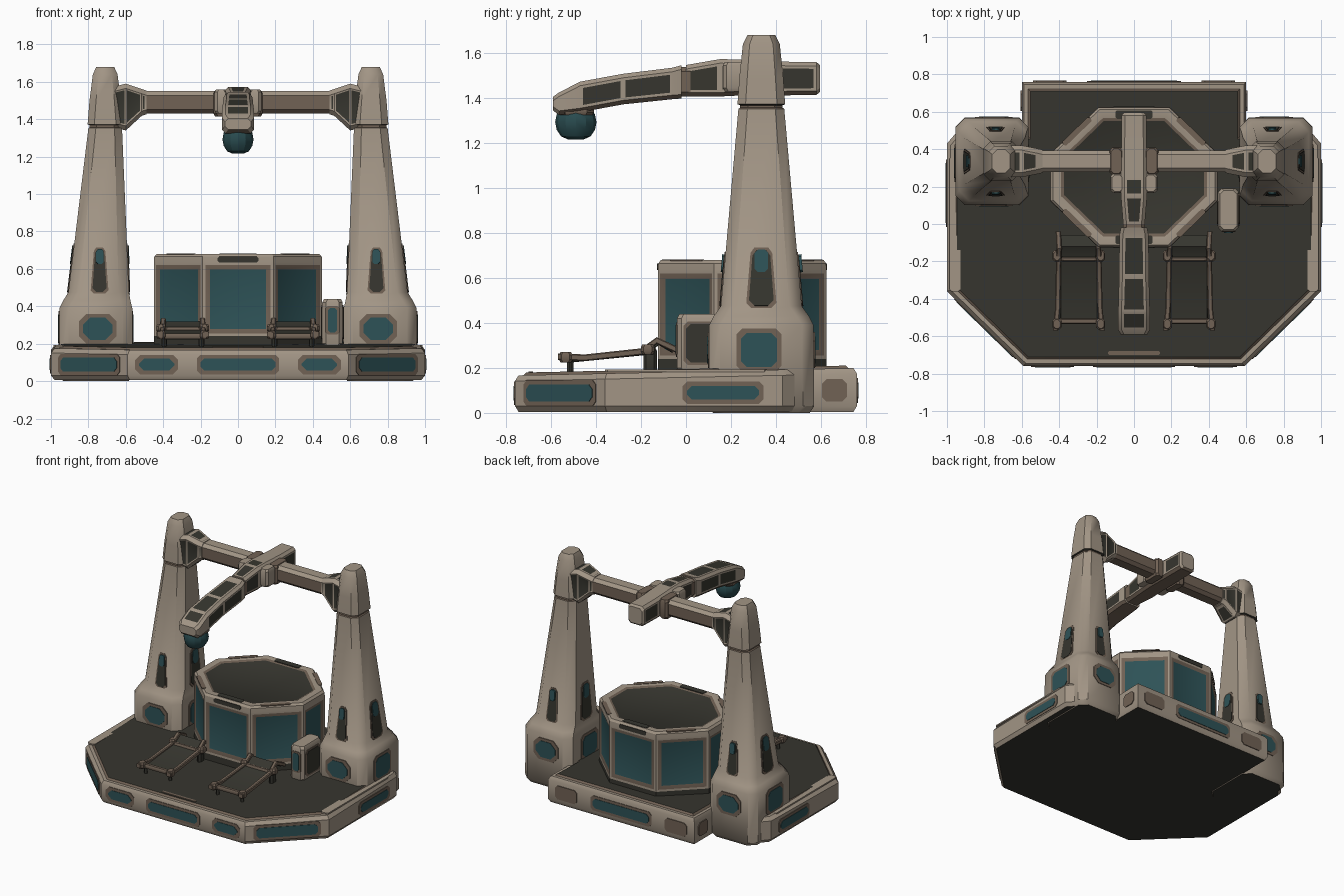
import bpy, bmesh, math
from mathutils import Vector, Matrix

if "Cube" in bpy.data.objects:
    bpy.data.objects.remove(bpy.data.objects["Cube"])


def mat(name, rgb):
    m = bpy.data.materials.new(name)
    m.diffuse_color = (*rgb, 1)
    m.use_nodes = True
    m.node_tree.nodes["Principled BSDF"].inputs["Base Color"].default_value = m.diffuse_color
    return m


TAN, BROWN, DARK, TEAL, LENS = range(5)
MATS = [mat("warm tan", (0.36, 0.30, 0.235)), mat("worn brown", (0.165, 0.122, 0.09)),
        mat("dark olive", (0.037, 0.036, 0.028)), mat("dull teal", (0.027, 0.085, 0.095)),
        mat("lens teal", (0.022, 0.07, 0.078))]


def finish(name, bm, angle=32):
    bmesh.ops.recalc_face_normals(bm, faces=bm.faces)
    me = bpy.data.meshes.new(name)
    bm.to_mesh(me)
    bm.free()
    for m in MATS:
        me.materials.append(m)
    me.shade_smooth()
    me.set_sharp_from_angle(angle=math.radians(angle))
    ob = bpy.data.objects.new(name, me)
    bpy.context.collection.objects.link(ob)
    return ob


def ring(axis, t, a, b, ha, hb, c):
    """Chamfered rectangle of 8 points across the given axis."""
    pts = [(ha, c - hb), (ha, hb - c), (ha - c, hb), (c - ha, hb),
           (-ha, hb - c), (-ha, c - hb), (c - ha, -hb), (ha - c, -hb)]
    out = []
    for u, v in pts:
        p = [a + u, b + v]
        p.insert("xyz".index(axis), t)
        out.append(Vector(p))
    return out


def loft(rings, m=TAN):
    bm = bmesh.new()
    rows = [[bm.verts.new(p) for p in r] for r in rings]
    n = len(rows[0])
    for r0, r1 in zip(rows, rows[1:]):
        for i in range(n):
            bm.faces.new((r0[i], r0[(i + 1) % n], r1[(i + 1) % n], r1[i]))
    bm.faces.new(rows[0])
    bm.faces.new(rows[-1])
    bmesh.ops.recalc_face_normals(bm, faces=bm.faces)
    for f in bm.faces:
        f.material_index = m
    return bm


def inset(bm, test, thick, m, depth=0.0):
    """Inset the chosen faces one by one and recolour their centres."""
    bm.normal_update()
    fs = [f for f in bm.faces if test(f)]
    bmesh.ops.inset_individual(bm, faces=fs, thickness=thick, depth=depth, use_even_offset=True)
    for f in fs:
        f.material_index = m
    return fs


def box(name, lo, hi, m=TAN, c=0.012):
    x, y = (lo[0] + hi[0]) / 2, (lo[1] + hi[1]) / 2
    hx, hy = (hi[0] - lo[0]) / 2, (hi[1] - lo[1]) / 2
    e = min(c, (hi[2] - lo[2]) / 3)
    return finish(name, loft([ring("z", z, x, y, hx - d, hy - d, c) for z, d in
                              ((lo[2], e / 2), (lo[2] + e, 0), (hi[2] - e, 0), (hi[2], e / 2))], m))


def plate(name, at, normal, w, h, m, ch=0.02, thick=0.006, taper=1.0):
    """Thin chamfered panel lying on a surface."""
    n = Vector(normal).normalized()
    up = Vector((0, 0, 1)) if abs(n.z) < 0.9 else Vector((0, 1, 0))
    right = up.cross(n).normalized()
    up = n.cross(right)
    M = Matrix((right, up, n)).transposed()
    rs = []
    for t in (-0.004, thick):
        r = ring("z", t, 0, 0, w / 2, h / 2, ch)
        for p in r:
            p.x *= taper if p.y > 0 else 1
        rs.append([M @ p + Vector(at) for p in r])
    return finish(name, loft(rs, m), 20)


def panel(name, at, normal, w, h, ch=0.02, m=TEAL, rim=0.02, taper=1.0):
    plate(name + "_frame", at, normal, w + 2 * rim, h + 2 * rim, BROWN, ch, 0.004, taper)
    plate(name, at, normal, w, h, m, ch, 0.007, taper)


# base platform, sloping slightly up to the back
half = [(0.59, -0.76), (1, -0.36), (1, 0.43), (0.94, 0.5), (0.6, 0.5), (0.6, 0.76)]
outline = half + [(-x, y) for x, y in reversed(half)]


def top_z(y):
    return 0.167 + 0.032 * (y + 0.76) / 1.52


bm = loft([[Vector((x * s, y * s, z if z >= 0 else top_z(y) + z + 1)) for x, y in outline]
           for s, z in ((0.98, 0.005), (1, 0.03), (1, -1.025), (0.98, -1))])
for f in bm.faces:
    if f.normal.z < -0.9:
        f.material_index = DARK
inset(bm, lambda f: f.normal.z > 0.9, 0.022, BROWN)
inset(bm, lambda f: f.normal.z > 0.9 and len(f.verts) > 6, 0.012, DARK, 0.012)
finish("base_platform", bm)

# base edge panels
panel("front_panel", (0, -0.76, 0.088), (0, -1, 0), 0.40, 0.065)
panel("back_panel", (0, 0.76, 0.1), (0, 1, 0), 0.46, 0.07)
for s in (-1, 1):
    panel("front_side_panel", (s * 0.435, -0.76, 0.088), (0, -1, 0), 0.19, 0.065, 0.028)
    panel("corner_panel", (s * 0.795, -0.56, 0.088), (s * 0.4, -0.41, 0), 0.42, 0.075)
    panel("side_panel", (s, 0.165, 0.09), (s, 0, 0), 0.32, 0.06, 0.02)
    plate("back_side_patch", (s * 0.45, 0.76, 0.1), (0, 1, 0), 0.18, 0.1, BROWN)
    plate("rear_flank_patch", (s * 0.6, 0.66, 0.1), (s, 0, 0), 0.11, 0.1, BROWN)
    plate("deck_side_trim", (s * 0.957, -0.0, top_z(0) + 0.003), (0, 0, 1), 0.06, 0.72, TAN, 0.012)
plate("deck_front_slot", (0, -0.69, top_z(-0.69) + 0.012), (0, 0, 1), 0.28, 0.02, BROWN, 0.008, 0.004)

# octagonal tub with panelled sides and dark lid
tub = [(0.19, -0.125), (0.45, 0.125), (0.45, 0.375), (0.19, 0.625)]
tub += [(-x, y) for x, y in reversed(tub)]
bm = loft([[Vector((x * s, 0.25 + (y - 0.25) * s, z)) for x, y in tub]
           for z, s in ((0.17, 1), (0.24, 1), (0.635, 1), (0.665, 0.995), (0.68, 0.965))])
sides = inset(bm, lambda f: abs(f.normal.z) < 0.05 and f.calc_area() > 0.05, 0.015, BROWN)
inset(bm, lambda f: f in sides, 0.024, TEAL, -0.008)
inset(bm, lambda f: f.normal.z > 0.9, 0.045, BROWN)
inset(bm, lambda f: f.normal.z > 0.9 and len(f.verts) == 8, 0.015, DARK, -0.008)
for f in bm.faces:
    if abs(f.normal.z) < 0.05 and f.calc_center_median().z < 0.24:
        f.material_index = DARK
finish("octagon_tub", bm)
for s in (-1, 1):
    plate("tub_rim_gap", (0, 0.25 + s * 0.372, 0.65), (0, s, 0), 0.22, 0.03, DARK, 0.008)
    plate("tub_rim_top_gap", (0, 0.25 + s * 0.335, 0.68), (0, 0, 1), 0.2, 0.045, DARK, 0.008, 0.003)
    for t in (-1, 1):
        plate("tub_rim_inlay", (s * 0.30, 0.25 + t * 0.235, 0.68),
              (0, 0, 1), 0.03, 0.2, BROWN, 0.008, 0.003).name = "tub_rim_inlay"
        ob = bpy.context.collection.objects[-1]
        ang = s * t * math.radians(46)
        R = Matrix.Translation((s * 0.305, 0.25 + t * 0.245, 0)) @ Matrix.Rotation(ang, 4, "Z")
        ob.data.transform(R @ Matrix.Translation((-s * 0.30, -0.25 - t * 0.235, 0)))

# side console
box("console", (0.45, -0.04, 0.18), (0.56, 0.19, 0.44), TAN, 0.02)
panel("console_screen", (0.505, -0.04, 0.325), (0, -1, 0), 0.05, 0.13, 0.012, TEAL, 0.012)
for s in (-1, 1):
    panel("console_side", (0.505 + s * 0.055, 0.075, 0.31), (s, 0, 0), 0.15, 0.17, 0.02, DARK, 0.012)

# towers with foot block, tapered shaft and cap
T = [(0.0, 0.76, 0.175, 0.215, 0.05), (0.03, 0.76, 0.195, 0.235, 0.05),
     (0.39, 0.76, 0.195, 0.232, 0.05), (0.43, 0.755, 0.18, 0.212, 0.055),
     (0.475, 0.745, 0.162, 0.18, 0.055), (1.352, 0.71, 0.09, 0.102, 0.04),
     (1.357, 0.71, 0.083, 0.095, 0.036), (1.368, 0.71, 0.083, 0.095, 0.036),
     (1.373, 0.71, 0.094, 0.106, 0.036), (1.5, 0.71, 0.084, 0.097, 0.035),
     (1.64, 0.71, 0.066, 0.082, 0.03), (1.68, 0.71, 0.048, 0.062, 0.025)]
for s in (-1, 1):
    bm = loft([ring("z", z, s * x, 0.335, hx, hy, c) for z, x, hx, hy, c in T])
    for f in bm.faces:
        z = f.calc_center_median().z
        if f.normal.z < -0.9:
            f.material_index = DARK
        elif 1.354 < z < 1.371:
            f.material_index = BROWN
    finish("tower", bm, 40)
    for d in (-1, 1):
        # foot panels and shaft slots on the front and back
        panel("tower_foot_panel", (s * 0.75, 0.335 + d * 0.234, 0.28), (0, d, 0), 0.16, 0.12, 0.04)
        y = 0.18 - 0.078 * (0.59 - 0.475) / 0.877
        panel("tower_slot", (s * 0.74, 0.335 + d * y, 0.59), (0, d, 0.088), 0.075, 0.23, 0.02, DARK, 0.01, 0.65)
        plate("tower_slot_glass", (s * 0.738, 0.337 + d * y, 0.665), (0, d, 0.088), 0.04, 0.08, TEAL, 0.01, 0.0095)
        # the same on the outer and inner sides
        sx = s * d
        panel("tower_side_panel", (s * 0.76 + sx * 0.195, 0.325, 0.28), (sx, 0, 0), 0.16, 0.15, 0.025)
        tilt = (0.162 - 0.09 + d * 0.035) / 0.877
        x = s * 0.745 + sx * 0.162 - sx * tilt * (0.60 - 0.475)
        panel("tower_side_slot", (x, 0.335, 0.60), (sx, 0, tilt), 0.11, 0.25, 0.025, DARK, 0.012, 0.72)
        plate("tower_side_glass", (x - sx * tilt * 0.07, 0.335, 0.675), (sx, 0, tilt), 0.06, 0.10, TEAL, 0.015, 0.0095)

# crossbeam with flared end brackets
bm = loft([ring("x", x, 0.335, 1.49, 0.058, 0.06, 0.022) for x in (-0.55, 0.55)], BROWN)
for f in bm.faces:
    if f.normal.z > 0.3:
        f.material_index = TAN
finish("crossbeam", bm)
for s in (-1, 1):
    bm = loft([ring("x", s * x, 0.335, z, hy, hz, 0.025) for x, z, hy, hz in
               ((0.49, 1.49, 0.062, 0.064), (0.515, 1.49, 0.068, 0.072),
                (0.60, 1.465, 0.085, 0.125), (0.66, 1.465, 0.085, 0.11))])
    inset(bm, lambda f: abs(f.normal.y) > 0.8, 0.008, DARK, -0.004)
    inset(bm, lambda f: abs(f.normal.z) > 0.6 and abs(f.normal.y) < 0.1, 0.012, DARK)
    finish("beam_bracket", bm)

# boom arm: rear stub and saddle, then drooping front arm
A = [(0.595, 1.487, 0.055, 0.06), (0.58, 1.487, 0.066, 0.073), (0.42, 1.487, 0.068, 0.075),
     (0.25, 1.492, 0.07, 0.08), (0.15, 1.49, 0.07, 0.083), (0.0, 1.477, 0.058, 0.07)]
B = [(-0.02, 1.472, 0.07, 0.074), (-0.06, 1.465, 0.078, 0.07), (-0.28, 1.44, 0.08, 0.068),
     (-0.47, 1.405, 0.085, 0.068), (-0.565, 1.375, 0.085, 0.05), (-0.592, 1.375, 0.07, 0.03)]
for name, rows in (("boom_rear", A), ("boom_front", B)):
    bm = loft([ring("y", y, 0, z, hx, hz, 0.018) for y, z, hx, hz in rows])
    big = lambda f: f.calc_area() > 0.008
    inset(bm, lambda f: abs(f.normal.x) > 0.8 and big(f), 0.012, DARK)
    inset(bm, lambda f: f.normal.z > 0.8 and big(f) and f.calc_center_median().y < 0.2, 0.014, DARK)
    for f in bm.faces:
        if f.normal.z < -0.6:
            f.material_index = BROWN
    finish(name, bm)
finish("boom_joint", loft([ring("y", y, 0, 1.473, 0.06, 0.066, 0.02) for y in (0.02, -0.04)], BROWN))
for s in (-1, 1):
    box("saddle_lug", (s * 0.09 - 0.035, 0.165, 1.43), (s * 0.09 + 0.035, 0.27, 1.56), TAN, 0.015)
    box("saddle_cheek", (s * 0.095 - 0.035, 0.262, 1.415), (s * 0.095 + 0.035, 0.41, 1.555), BROWN, 0.015)

# lamp under the boom tip
bm = bmesh.new()
bmesh.ops.create_uvsphere(bm, u_segments=12, v_segments=8, radius=1)
for v in bm.verts:
    v.co = Vector((v.co.x * 0.083, -0.49 + v.co.y * 0.092, 1.293 + max(-0.85, v.co.z) * 0.09))
for f in bm.faces:
    f.material_index = LENS
finish("lamp_lens", bm, 25)
box("lamp_collar", (-0.075, -0.57, 1.325), (0.075, -0.41, 1.36), BROWN, 0.03)

# two sloped trays in front of the tub
for s in (-1, 1):
    cx = s * 0.295
    bm = loft([ring("y", y, cx, z, 0.1, 0.009, 0.004) for y, z in
               ((-0.52, 0.232), (-0.19, 0.265), (-0.12, 0.31), (-0.06, 0.275))], DARK)
    finish("tray_pad", bm)
    for d in (-1, 1):
        rail = [(-0.57, 0.25, 0.125), (-0.45, 0.245, 0.113), (-0.2, 0.272, 0.108),
                (-0.13, 0.322, 0.105), (-0.04, 0.28, 0.11)]
        finish("tray_rail", loft([ring("y", y, cx + d * o, z, 0.014, 0.015, 0.005)
                                  for y, z, o in rail], BROWN))
        for y, z in ((-0.535, 0.245), (-0.17, 0.28)):
            box("tray_knuckle", (cx + d * 0.117 - 0.024, y - 0.03, z - 0.02),
                (cx + d * 0.117 + 0.024, y + 0.03, z + 0.025), BROWN)
        box("tray_foot", (cx + d * 0.1 - 0.015, -0.19, 0.18), (cx + d * 0.1 + 0.015, -0.13, 0.29), DARK)
        box("tray_front_foot", (cx + d * 0.1 - 0.012, -0.53, 0.17), (cx + d * 0.1 + 0.012, -0.5, 0.24), DARK)
    box("tray_front_bar", (cx - 0.11, -0.535, 0.225), (cx + 0.11, -0.505, 0.255), BROWN)
    box("tray_hinge_bar", (cx - 0.1, -0.2, 0.255), (cx + 0.1, -0.175, 0.29), BROWN)
